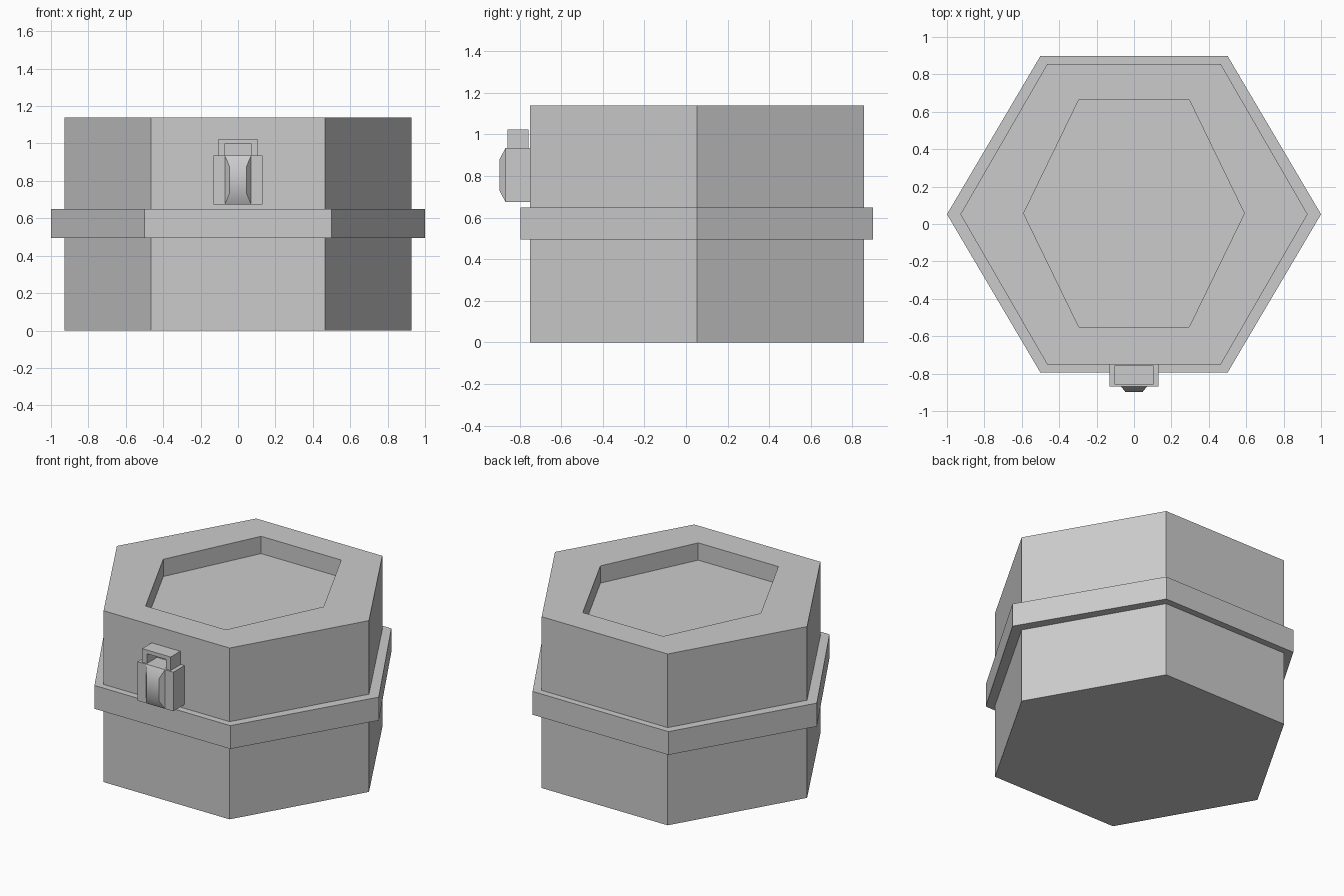
import bpy, bmesh, math

if "Cube" in bpy.data.objects:
    bpy.data.objects.remove(bpy.data.objects["Cube"])

CY = 0.052  # y centre of the hexagonal box


def make_object(name, bm):
    bmesh.ops.recalc_face_normals(bm, faces=bm.faces[:])
    mesh = bpy.data.meshes.new(name)
    bm.to_mesh(mesh)
    bm.free()
    ob = bpy.data.objects.new(name, mesh)
    bpy.context.collection.objects.link(ob)
    return ob


def loft(name, rings):
    """Skin a list of equal-length point rings and cap both ends."""
    bm = bmesh.new()
    loops = [[bm.verts.new(p) for p in ring] for ring in rings]
    n = len(loops[0])
    for a, b in zip(loops, loops[1:]):
        for i in range(n):
            j = (i + 1) % n
            bm.faces.new((a[i], a[j], b[j], b[i]))
    bm.faces.new(loops[0])
    bm.faces.new(loops[-1])
    return make_object(name, bm)


def hexagon(radius, half_depth, z, cy=CY):
    pts = []
    for i in range(6):
        a = math.radians(60 * i)
        pts.append((radius * math.cos(a),
                    cy + half_depth * math.sin(a) / math.sin(math.radians(60)), z))
    return pts


def box(name, x0, x1, y0, y1, z0, z1):
    rect = [(x0, y0), (x1, y0), (x1, y1), (x0, y1)]
    return loft(name, [[(x, y, z) for x, y in rect] for z in (z0, z1)])


# Box base, middle band, and lid with a sunken top
loft("box_base", [hexagon(0.928, 0.803, 0), hexagon(0.928, 0.803, 0.495)])
loft("middle_band", [hexagon(1.0, 0.847, 0.495), hexagon(1.0, 0.847, 0.65)])
loft("lid", [hexagon(0.928, 0.803, 0.65), hexagon(0.928, 0.803, 1.14),
             hexagon(0.59, 0.607, 1.14, 0.057), hexagon(0.59, 0.607, 1.025, 0.057)])

# Latch side blocks
for side, x0, x1 in (("left", -0.132, -0.07), ("right", 0.07, 0.132)):
    box("latch_block_" + side, x0, x1, -0.868, -0.74, 0.675, 0.935)

# Latch loop: an upside-down U
u_shape = [(-0.105, 0.90), (-0.105, 1.025), (0.105, 1.025), (0.105, 0.90),
           (0.07, 0.90), (0.07, 1.0), (-0.07, 1.0), (-0.07, 0.90)]
loft("latch_loop", [[(x, y, z) for x, z in u_shape] for y in (-0.858, -0.757)])


# Latch lever with a tapered, softly shaded front
def lever_ring(y, hx, hz):
    return [(x * hx, y, 0.805 + z * hz) for x, z in ((-1, -1), (1, -1), (1, 1), (-1, 1))]


lever = loft("latch_lever", [lever_ring(-0.74, 0.07, 0.13), lever_ring(-0.868, 0.07, 0.13),
                             lever_ring(-0.898, 0.046, 0.073)])
bpy.context.view_layer.objects.active = lever
lever.select_set(True)
bpy.ops.object.shade_smooth_by_angle(angle=math.radians(35))
